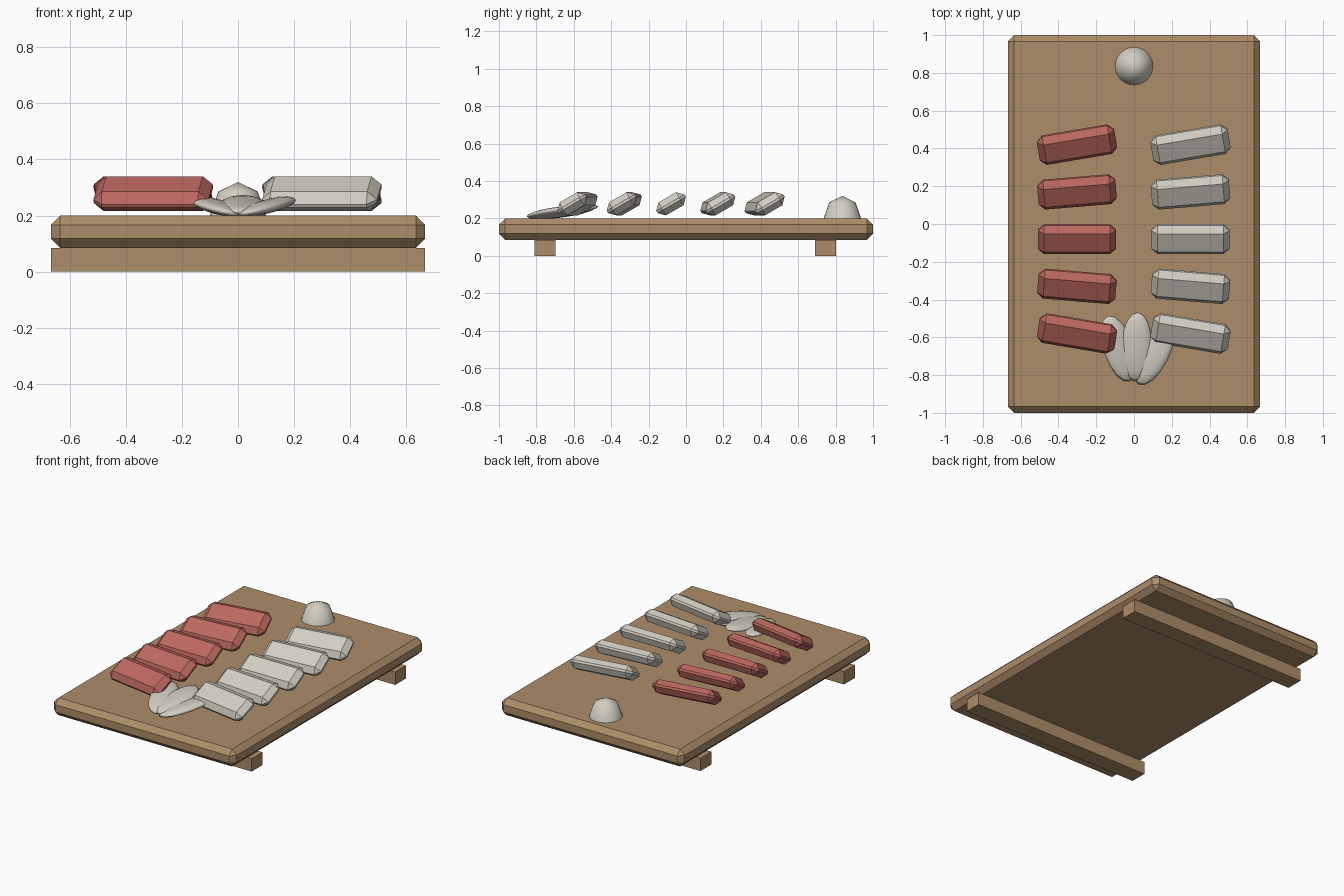
import bpy, bmesh
from math import radians
from mathutils import Euler

if "Cube" in bpy.data.objects:
    bpy.data.objects.remove(bpy.data.objects["Cube"], do_unlink=True)


def material(name, rgb):
    mat = bpy.data.materials.new(name)
    mat.use_nodes = True
    mat.diffuse_color = (*rgb, 1)
    mat.node_tree.nodes["Principled BSDF"].inputs["Base Color"].default_value = (*rgb, 1)
    return mat


wood = material("light wood", (0.42, 0.27, 0.143))
red = material("red fish", (0.51, 0.14, 0.115))
white = material("off white", (0.65, 0.62, 0.54))


def add_object(name, bm, mat, loc, rot=(0, 0, 0), smooth=False):
    mesh = bpy.data.meshes.new(name)
    for face in bm.faces:
        face.smooth = smooth
    bm.to_mesh(mesh)
    bm.free()
    mesh.materials.append(mat)
    obj = bpy.data.objects.new(name, mesh)
    obj.location = loc
    obj.rotation_euler = Euler([radians(a) for a in rot])
    bpy.context.collection.objects.link(obj)
    return obj


def block(name, size, mat, loc, rot=(0, 0, 0), chamfer=0):
    bm = bmesh.new()
    bmesh.ops.create_cube(bm, size=1)
    bmesh.ops.scale(bm, vec=size, verts=bm.verts)
    if chamfer:
        bmesh.ops.bevel(bm, geom=bm.edges[:], offset=chamfer, segments=1,
                        profile=0.5, affect='EDGES')
    return add_object(name, bm, mat, loc, rot)


def ellipsoid(name, radii, mat, loc, rot=(0, 0, 0), segments=16, rings=8, half=False):
    bm = bmesh.new()
    bmesh.ops.create_uvsphere(bm, u_segments=segments, v_segments=rings, radius=1)
    if half:
        low = [v for v in bm.verts if v.co.z < -0.01]
        bmesh.ops.delete(bm, geom=low, context='VERTS')
    bmesh.ops.scale(bm, vec=radii, verts=bm.verts)
    return add_object(name, bm, mat, loc, rot, smooth=True)


# Serving board and its two feet
block("board", (1.334, 2, 0.115), wood, (0, 0, 0.1425), chamfer=0.033)
for name, y in (("front_foot", -0.753), ("back_foot", 0.745)):
    block(name, (1.334, 0.113, 0.085), wood, (0, y, 0.0425))

# Two fanned rows of leaning slices
for side, x, mat in (("right_red", -0.302, red), ("left_white", 0.299, white)):
    for i in range(-2, 3):
        block(f"{side}_slice_{i + 3}", (0.415, 0.175, 0.08), mat,
              (x, -0.08 + 0.25 * i, 0.278), (30, 0, 4.8 * i), chamfer=0.033)

# Small rounded mound at the back
ellipsoid("paste_mound", (0.1, 0.1, 0.12), white, (0, 0.836, 0.2),
          segments=24, rings=4, half=True)

# Fan of thin curled petals at the front
for name, x, y, z, turn, roll in (("right_petal", -0.08, -0.66, 0.233, 20, 8),
                                  ("middle_petal", 0.012, -0.65, 0.238, -3, 0),
                                  ("left_petal", 0.105, -0.685, 0.233, -28, -8)):
    ellipsoid(name, (0.082, 0.185, 0.024), white, (x, y, z), (8, roll, turn))
